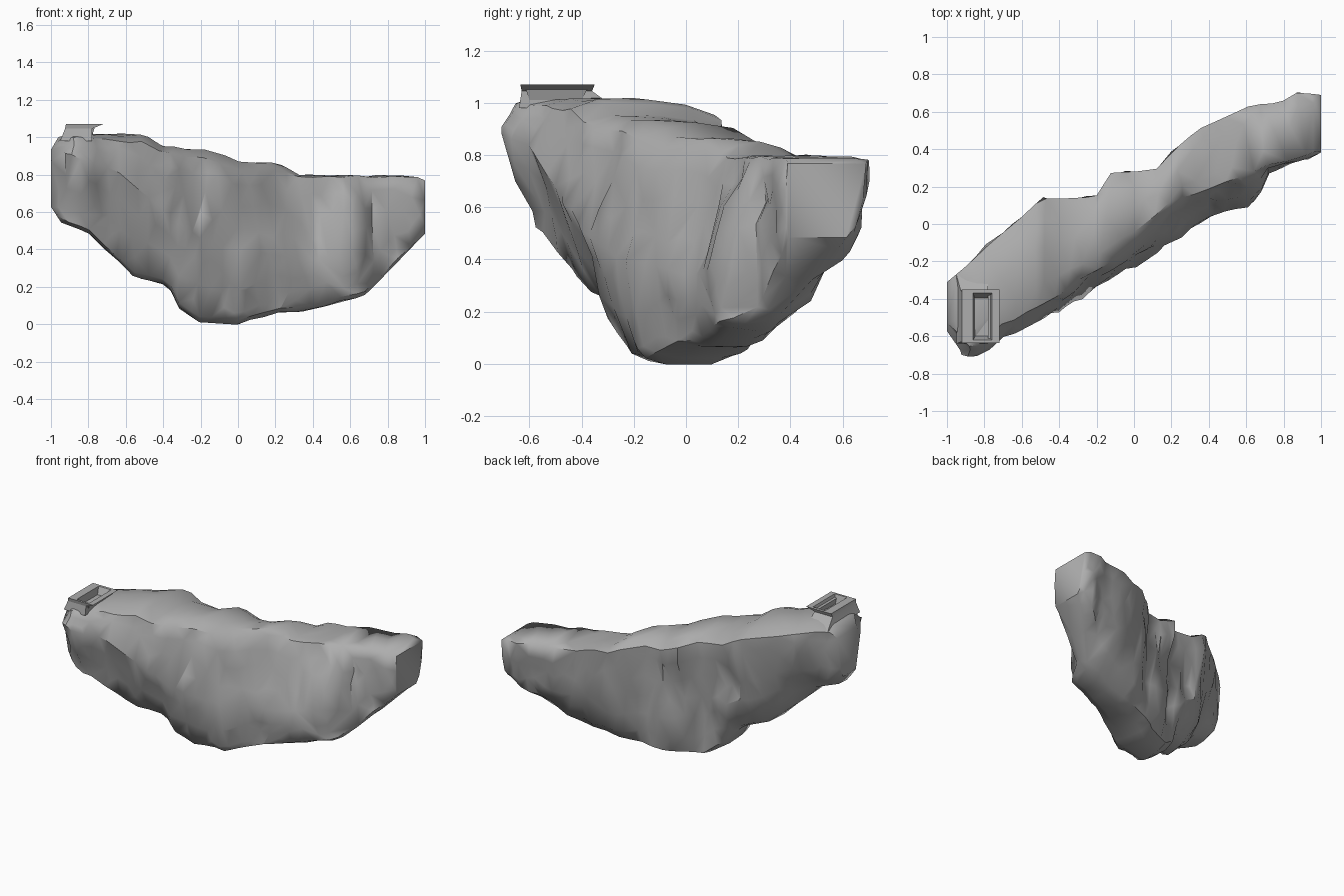
import bpy, bmesh, math
from mathutils import Vector, noise

old = bpy.data.objects.get("Cube")
if old:
    bpy.data.objects.remove(old, do_unlink=True)

stone = bpy.data.materials.new("grey_stone")
stone.use_nodes = True
grey = (0.42, 0.42, 0.42, 1)
stone.diffuse_color = grey
bsdf = stone.node_tree.nodes["Principled BSDF"]
bsdf.inputs["Base Color"].default_value = grey
bsdf.inputs["Roughness"].default_value = 0.9

# Outlines of the slab along x
top_z = [(-1, .94), (-.97, 1), (-.9, 1.02), (-.5, 1.01), (-.4, .95), (-.15, .93),
         (0, .87), (.22, .86), (.32, .8), (.96, .79), (1, .77)]
base_z = [(-1, .62), (-.95, .55), (-.8, .49), (-.55, .25), (-.37, .21), (-.33, .1),
          (-.2, .01), (0, 0), (.15, .05), (.4, .08), (.68, .16), (.83, .31), (1, .48)]
front_top = [(-1, -.53), (-.87, -.67), (-.7, -.54), (-.4, -.38), (0, -.12), (.15, .02),
             (.25, .14), (.5, .23), (.7, .31), (1, .39)]
front_swell = [(-1, -.57), (-.93, -.69), (-.85, -.72), (-.7, -.61), (-.5, -.51), (-.3, -.41),
               (0, -.23), (.2, -.09), (.4, .04), (.6, .09), (.66, .12), (.72, .27), (1, .38)]
front_base = [(-1, -.52), (-.85, -.59), (-.7, -.48), (-.55, -.36), (-.35, -.28), (-.2, -.21),
              (0, -.15), (.4, .07), (.66, .13), (.72, .28), (1, .39)]
back_top = [(-1, -.31), (-.85, -.18), (-.5, .13), (-.2, .15), (-.12, .27), (.12, .29),
            (.3, .48), (.58, .62), (.8, .66), (.9, .71), (1, .69)]
back_base = [(-1, -.37), (-.8, -.34), (-.5, -.1), (-.2, .08), (.1, .23), (.68, .37),
             (.83, .49), (1, .62)]
swell_height = [(-1, .8), (-.7, .74), (-.4, .55), (-.1, .45), (.4, .35), (1, .4)]
# How far the rims drop below the crown, as a share of the height
rim_drop = [(-1, .06), (-.85, .08), (.2, .08), (.36, .02), (1, .02)]
# Hollows in the back wall: x, z, depth
hollows = [(-.4, .6, .05), (-.12, .52, .06), (-.2, .28, .05)]


def at(outline, x):
    for (xa, a), (xb, b) in zip(outline, outline[1:]):
        if x <= xb:
            return a + (b - a) * (x - xa) / (xb - xa)
    return outline[-1][1]


def mix(a, b, t):
    return a + (b - a) * t


FRONT, BACK = range(1, 8), range(12, 17)


def section(x):
    """Closed outline of the slab at one station, starting at the front top."""
    zt, zb = at(top_z, x), at(base_z, x)
    ft, fs, fb = at(front_top, x), at(front_swell, x), at(front_base, x)
    bt, bb, h = at(back_top, x), at(back_base, x), at(swell_height, x)
    drop = at(rim_drop, x)
    pts = [(ft, 1 - drop * .6)]
    pts += [(mix(ft, fs, t), mix(1 - drop * .6, h, t ** 1.2)) for t in (.25, .5, .75, 1)]
    pts += [(mix(fs, fb, t), h * (1 - t)) for t in (.3, .55, .8)]
    pts += [(fb, .03), (mix(fb, bb, .25), 0), (mix(fb, bb, .75), 0), (bb, .03)]
    pts += [(mix(bb, bt, math.sin(v * 1.57) ** .6), v) for v in (.16, .32, .48, .64, .8)]
    pts += [(bt, 1 - drop), (mix(bt, ft, .2), 1 - drop * .3), (mix(bt, ft, .45), 1),
            (mix(bt, ft, .8), 1)]
    return [Vector((x, y, mix(zb, zt, v))) for y, v in pts]


def finish(obj, angle):
    obj.data.materials.append(stone)
    bpy.ops.object.select_all(action='DESELECT')
    obj.select_set(True)
    bpy.context.view_layer.objects.active = obj
    bpy.ops.object.shade_smooth_by_angle(angle=math.radians(angle))


def make_object(name, bm):
    bmesh.ops.recalc_face_normals(bm, faces=bm.faces)
    mesh = bpy.data.meshes.new(name)
    bm.to_mesh(mesh)
    bm.free()
    obj = bpy.data.objects.new(name, mesh)
    bpy.context.collection.objects.link(obj)
    return obj


def skin(bm, rings):
    for a, b in zip(rings, rings[1:]):
        for i in range(len(a)):
            j = (i + 1) % len(a)
            bm.faces.new((a[i], a[j], b[j], b[i]))


def chip(p, i):
    """Roughen the walls and press the hollows into the back."""
    rough = .025 * noise.noise(p * 6) + .02 * noise.noise(p * 14)
    if i in FRONT or i in BACK:
        shift = Vector((.015 * noise.noise(p * 8), rough, .03 * noise.noise(p * 7)))
    else:
        shift = Vector((0, rough * .5, .012 * noise.noise(p * 9)))
    if i in BACK:
        for hx, hz, depth in hollows:
            reach = ((p.x - hx) ** 2 + (p.z - hz) ** 2) / .012
            shift.y -= depth * math.exp(-reach)
    return p + shift


# Rock slab: loft, chip, then break into irregular facets
bm = bmesh.new()
steps = 50
rings = []
for s in range(steps + 1):
    ring = section(mix(-1, 1, s / steps))
    if 0 < s < steps:
        ring = [chip(p, i) for i, p in enumerate(ring)]
    rings.append([bm.verts.new(p) for p in ring])
skin(bm, rings)
bm.faces.new(rings[0])
bm.faces.new(rings[-1])
bmesh.ops.triangulate(bm, faces=bm.faces)
slab = make_object("rock_slab", bm)
facets = slab.modifiers.new("Facets", 'DECIMATE')
facets.ratio = .5
finish(slab, 35)

# Open collar on the high end: sloped skirt, overhanging lip, sunken inside
bm = bmesh.new()


def rect(x0, x1, y0, y1, z):
    return [bm.verts.new((x, y, z)) for x, y in ((x0, y0), (x1, y0), (x1, y1), (x0, y1))]


collar = [rect(-.95, -.78, -.64, -.27, .98), rect(-.925, -.78, -.63, -.36, 1.045),
          rect(-.92, -.72, -.635, -.35, 1.07), rect(-.86, -.76, -.62, -.37, 1.07),
          rect(-.85, -.78, -.6, -.4, 1.01)]
skin(bm, collar)
bm.faces.new(collar[-1])
finish(make_object("top_collar", bm), 20)
